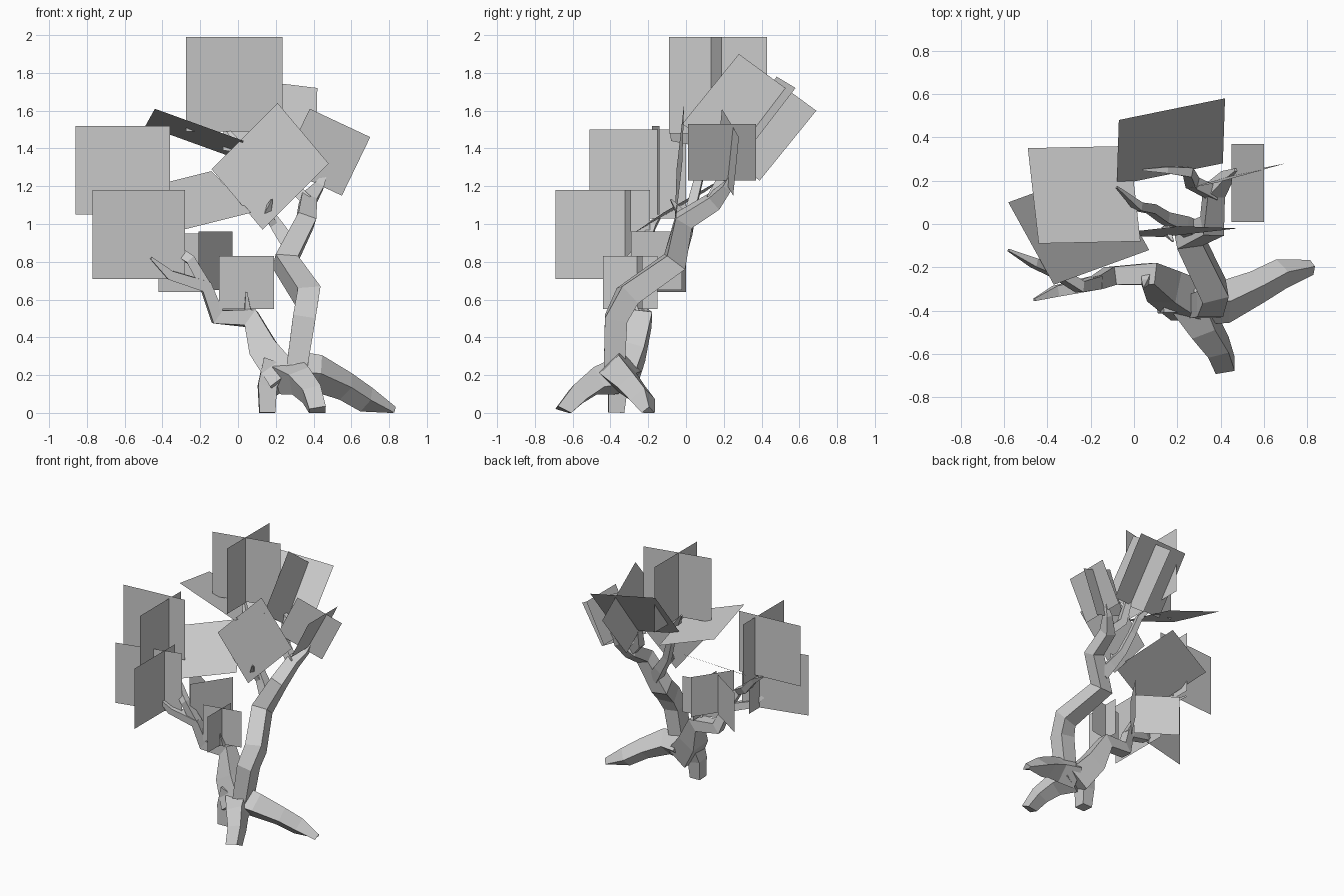
import bpy, bmesh, math
from mathutils import Vector

cube = bpy.data.objects.get("Cube")
if cube:
    bpy.data.objects.remove(cube, do_unlink=True)

grey = bpy.data.materials.new("light grey")
grey.use_nodes = True
COLOUR = (0.6, 0.6, 0.6, 1)
grey.diffuse_color = COLOUR
grey.node_tree.nodes["Principled BSDF"].inputs["Base Color"].default_value = COLOUR


def finish(bm, name):
    mesh = bpy.data.meshes.new(name)
    bm.to_mesh(mesh)
    bm.free()
    mesh.materials.append(grey)
    obj = bpy.data.objects.new(name, mesh)
    bpy.context.collection.objects.link(obj)
    return obj


def limb(name, path, twist=45):
    """Four-sided limb along points of (x, y, z, half thickness)."""
    bm = bmesh.new()
    pts = [Vector(p[:3]) for p in path]
    rings, side = [], None
    for i, p in enumerate(pts):
        ahead = pts[min(i + 1, len(pts) - 1)]
        behind = pts[max(i - 1, 0)]
        tangent = (ahead - behind).normalized()
        if side is None:
            side = Vector((0, 1, 0)).cross(tangent)
        side = (side - tangent * side.dot(tangent)).normalized()
        other = tangent.cross(side)
        ring = []
        for k in range(4):
            a = math.radians(90 * k + twist)
            v = p + (side * math.cos(a) + other * math.sin(a)) * path[i][3] * math.sqrt(2)
            v.z = max(v.z, 0)
            ring.append(bm.verts.new(v))
        rings.append(ring)
    for a, b in zip(rings, rings[1:]):
        for k in range(4):
            bm.faces.new((a[k], a[(k + 1) % 4], b[(k + 1) % 4], b[k]))
    bm.faces.new(rings[0][::-1])
    bm.faces.new(rings[-1])
    bmesh.ops.recalc_face_normals(bm, faces=bm.faces)
    return finish(bm, name)


def card(name, a, b, c):
    """Flat leaf card from three corners in order; the fourth completes it."""
    a, b, c = Vector(a), Vector(b), Vector(c)
    bm = bmesh.new()
    bm.faces.new([bm.verts.new(v) for v in (a, b, c, a + c - b)])
    return finish(bm, name)


def upright(name, start, end, low, high):
    """Vertical leaf card standing on the line from start to end."""
    return card(name, (*start, low), (*end, low), (*end, high))


# Roots
limb("front_root", [(.27, -.36, .2, .08), (.33, -.48, .17, .06), (.39, -.57, .1, .05), (.42, -.65, 0, .045)], 0)
limb("left_root", [(.27, -.35, .22, .08), (.42, -.36, .21, .07), (.57, -.29, .14, .055),
                   (.68, -.23, .07, .05), (.82, -.2, 0, .025)], 0)
limb("right_root", [(.2, -.34, .26, .07), (.155, -.36, .14, .05), (.155, -.37, 0, .042)])

# Right limb, low and sprawling
limb("right_limb", [(.26, -.36, .17, .09), (.14, -.29, .33, .075), (.07, -.23, .5, .05), (-.11, -.24, .51, .042),
                    (-.17, -.27, .67, .032), (-.36, -.31, .73, .025), (-.46, -.35, .82, .006)])
limb("upper_right_branch", [(-.17, -.27, .67, .03), (-.25, -.29, .81, .025), (-.36, -.22, .88, .025),
                            (-.46, -.18, .99, .02), (-.58, -.12, 1.07, .005)])
limb("low_twig", [(.06, -.23, .5, .025), (.05, -.27, .56, .015), (.045, -.29, .64, .004)])

# Left limb, tall and crooked
limb("left_limb", [(.31, -.38, .23, .055), (.35, -.37, .5, .06), (.37, -.31, .62, .062), (.25, -.06, .8, .06),
                   (.36, -.01, 1.02, .05), (.37, .15, 1.12, .042), (.43, .22, 1.2, .025), (.47, .25, 1.28, .006)])
limb("inner_branch", [(.28, -.03, .88, .04), (.22, .0, .97, .035), (.14, .03, 1.09, .025),
                      (.08, .07, 1.25, .022), (.02, .08, 1.4, .02), (-.08, .17, 1.53, .005)])
limb("back_branch", [(.37, .14, 1.12, .03), (.27, .19, 1.22, .028), (.25, .24, 1.4, .022),
                     (.15, .25, 1.47, .015), (.04, .25, 1.5, .004)])
limb("front_twig", [(.2, 0, .98, .02), (.15, -.03, 1.06, .02), (.18, -.08, 1.13, .004)])

# Upright crossed leaf cards: start, end, bottom, top
CROSSES = {
    "top_leaves": [((-.275, .08), (.235, .19), 1.49, 1.99), ((-.03, -.09), (-.03, .43), 1.48, 1.99)],
    "far_right_leaves": [((-.86, -.18), (-.36, -.14), 1.05, 1.52), ((-.49, -.51), (-.49, 0), 1.03, 1.5)],
    "front_right_leaves": [((-.77, -.41), (-.28, -.29), .71, 1.18), ((-.41, -.69), (-.41, -.19), .71, 1.18)],
    "low_leaves": [((-.1, -.29), (.19, -.23), .55, .83), ((.045, -.44), (.045, -.15), .55, .83)],
    "back_right_leaves": [((-.42, 0), (-.15, -.18), .64, .95), ((-.21, -.29), (-.03, -.02), .65, .96)],
}
for name, pair in CROSSES.items():
    for i, spec in enumerate(pair):
        upright(f"{name}_{i + 1}", *spec)

# Tilted leaf cards
card("left_leaves_1", (.38, .19, 1.61), (.7, .28, 1.46), (.55, .25, 1.15))
card("left_leaves_2", (.6, .01, 1.53), (.6, .37, 1.53), (.45, .37, 1.23))
card("back_leaves_1", (.24, .28, 1.9), (.24, .69, 1.6), (.24, .39, 1.23))
card("back_leaves_2", (-.07, .48, 1.78), (.42, .58, 1.72), (.41, .28, 1.33))
card("centre_leaves", (.21, -.01, 1.64), (.48, -.02, 1.32), (.13, -.06, .97))
card("upper_leaf_plate", (-.49, .35, 1.52), (-.44, -.09, 1.61), (.03, -.08, 1.44))
card("lower_leaf_plate", (-.58, .1, 1.17), (-.37, -.28, .95), (.07, -.12, 1.06))
